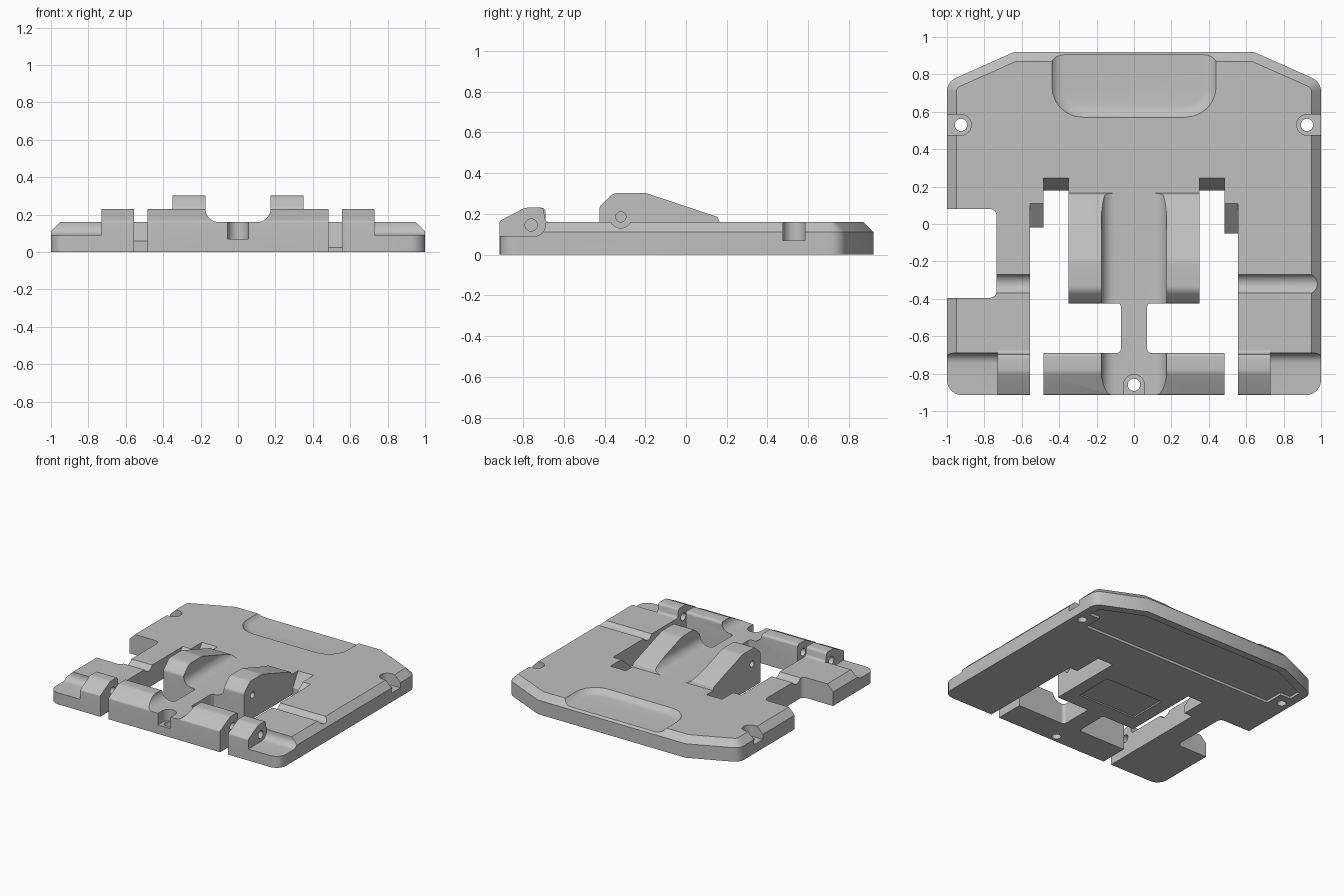
import bpy, bmesh, math
from mathutils import Vector

cube = bpy.data.objects.get("Cube")
if cube:
    bpy.data.objects.remove(cube, do_unlink=True)

grey = bpy.data.materials.new("matte_grey")
grey.use_nodes = True
grey.diffuse_color = (0.53, 0.53, 0.53, 1)
grey.node_tree.nodes["Principled BSDF"].inputs["Base Color"].default_value = (0.53, 0.53, 0.53, 1)


def rounded(points, steps=6):
    """Outline from (a, b) or (a, b, radius) corners."""
    out = []
    n = len(points)
    for i, p in enumerate(points):
        c = Vector(p[:2])
        if len(p) == 2:
            out.append(c)
            continue
        d1 = (Vector(points[i - 1][:2]) - c).normalized()
        d2 = (Vector(points[(i + 1) % n][:2]) - c).normalized()
        half = d1.angle(d2) / 2
        t = p[2] / math.tan(half)
        centre = c + (d1 + d2).normalized() * p[2] / math.sin(half)
        start = (c + d1 * t - centre).normalized()
        end = (c + d2 * t - centre).normalized()
        for k in range(steps + 1):
            out.append(centre + start.slerp(end, k / steps) * p[2])
    return out


def extrude(name, points, axis, lo, hi, bevel=None):
    """Prism along an axis; bevel = (z level, offset, segments)."""
    place = {"x": lambda a, b, t: (t, a, b),
             "y": lambda a, b, t: (a, t, b),
             "z": lambda a, b, t: (a, b, t)}[axis]
    bm = bmesh.new()
    outline = rounded(points)
    rings = [[bm.verts.new(place(p[0], p[1], t)) for p in outline] for t in (lo, hi)]
    bm.faces.new(rings[0])
    bm.faces.new(rings[1])
    n = len(outline)
    for i in range(n):
        j = (i + 1) % n
        bm.faces.new((rings[0][i], rings[0][j], rings[1][j], rings[1][i]))
    bmesh.ops.recalc_face_normals(bm, faces=bm.faces)
    if bevel:
        z, offset, segments = bevel
        edges = [e for e in bm.edges if all(abs(v.co.z - z) < 1e-5 for v in e.verts)]
        bmesh.ops.bevel(bm, geom=edges, offset=offset, segments=segments,
                        profile=0.5, affect="EDGES")
    mesh = bpy.data.meshes.new(name)
    bm.to_mesh(mesh)
    bm.free()
    obj = bpy.data.objects.new(name, mesh)
    bpy.context.collection.objects.link(obj)
    return obj


def box(x0, x1, y0, y1, z0, z1):
    return extrude("cutter", [(x0, y0), (x1, y0), (x1, y1), (x0, y1)], "z", z0, z1)


def cylinder(a, b, r, axis, lo, hi):
    pts = [(a + r * math.cos(k * math.pi / 14), b + r * math.sin(k * math.pi / 14))
           for k in range(28)]
    return extrude("cutter", pts, axis, lo, hi)


def cut(obj, tool):
    tool.hide_render = True
    mod = obj.modifiers.new("cut", "BOOLEAN")
    mod.operation, mod.solver, mod.object = "DIFFERENCE", "EXACT", tool
    graph = bpy.context.evaluated_depsgraph_get()
    mesh = bpy.data.meshes.new_from_object(obj.evaluated_get(graph))
    obj.modifiers.clear()
    obj.data = mesh
    bpy.data.objects.remove(tool, do_unlink=True)


# Main plate with chamfered rim
plate = extrude("main_plate", [
    (-1, -0.915, 0.08), (1, -0.915, 0.08), (1, 0.76, 0.08), (0.64, 0.92),
    (-0.64, 0.92), (-1, 0.76, 0.08)], "z", 0, 0.16, bevel=(0.16, 0.05, 1))

# Central window, open at the front, and side notch
cut(plate, extrude("cutter", [
    (-0.73, -1.1), (0.73, -1.1), (0.73, -0.66), (0.555, -0.66), (0.555, -0.05),
    (0.485, -0.05), (0.485, 0.18), (-0.485, 0.18), (-0.485, -0.02),
    (-0.555, -0.02), (-0.555, -0.66), (-0.73, -0.66)], "z", -0.1, 0.4))
cut(plate, extrude("cutter", [
    (-1.2, -0.395), (-0.735, -0.395, 0.035), (-0.735, 0.08, 0.035), (-1.2, 0.08)],
    "z", -0.1, 0.4))

# Sloped ends of the window slots
for x0, x1, y_low, z_low, y_top in (
        (-0.555, -0.484, -0.02, 0.06, 0.11), (0.484, 0.555, -0.05, 0.025, 0.11),
        (-0.485, -0.35, 0.18, 0.05, 0.245), (0.35, 0.485, 0.18, 0.05, 0.245)):
    cut(plate, extrude("cutter", [
        (y_low - 0.02, z_low), (y_low, z_low), (y_top, 0.16), (y_top, 0.3),
        (y_low - 0.02, 0.3)], "x", x0, x1))

# Lowered front corners, pin grooves and screw seats on both sides
for s in (-1, 1):
    lo, hi = sorted((s * 0.72, s * 1.1))
    cut(plate, extrude("cutter", [
        (-1.1, 0.09), (-0.69, 0.09, 0.055), (-0.69, 0.3), (-1.1, 0.3)], "x", lo, hi))
    lo, hi = sorted((s * 0.5, s * 0.98))
    cut(plate, cylinder(-0.32, 0.185, 0.055, "x", lo, hi))
    cut(plate, extrude("cutter", [
        (s * 1.2, 0.475), (s * 0.87, 0.475, 0.054), (s * 0.87, 0.585, 0.054),
        (s * 1.2, 0.585)], "z", 0.07, 0.4))
    cut(plate, cylinder(s * 0.925, 0.53, 0.033, "z", -0.1, 0.3))

# Thumb recess on top and shallow pocket underneath
cut(plate, extrude("cutter", [
    (-0.454, 0.556, 0.18), (0.454, 0.556, 0.18), (0.454, 1.2), (-0.454, 1.2)],
    "z", 0.125, 0.5, bevel=(0.125, 0.08, 6)))
cut(plate, extrude("cutter", [
    (-0.84, 0.47), (0.84, 0.47), (0.84, 0.62), (0.93, 0.62), (0.93, 0.72),
    (0.62, 0.86), (-0.62, 0.86), (-0.93, 0.72), (-0.93, 0.62), (-0.84, 0.62)],
    "z", -0.1, 0.02))


def channel():
    return extrude("cutter", [
        (-0.175, 0.5), (-0.175, 0.16, 0.072), (0.175, 0.16, 0.072), (0.175, 0.5)],
        "y", -1.1, 0.175)


# Central tongue with two ramped cams
tongue = extrude("cam_tongue", [
    (-0.425, 0), (-0.425, 0.235, 0.03), (-0.355, 0.303, 0.06), (-0.2, 0.303, 0.12),
    (0.155, 0.185, 0.02), (0.165, 0.16), (0.18, 0.16), (0.18, 0)], "x", -0.35, 0.35)
cut(tongue, channel())
for s in (-1, 1):
    lo, hi = sorted((s * 0.27, s * 0.4))
    cut(tongue, cylinder(-0.32, 0.185, 0.025, "x", lo, hi))
cut(tongue, box(-0.25, 0.25, -0.3, 0, -0.1, 0.01))

# Neck between tongue and front bar
neck = extrude("neck", [
    (-0.1, -0.69), (-0.07, -0.69, 0.025), (-0.07, -0.42, 0.025), (-0.1, -0.42),
    (0.1, -0.42), (0.07, -0.42, 0.025), (0.07, -0.69, 0.025), (0.1, -0.69)],
    "z", 0, 0.16)

# Front hinge bar with screw seat
hinge_top = [(-0.915, 0), (-0.915, 0.165, 0.015), (-0.79, 0.23, 0.06)]
bar = extrude("hinge_bar", hinge_top + [(-0.69, 0.23, 0.02), (-0.69, 0)],
              "x", -0.485, 0.485)
cut(bar, channel())
cut(bar, extrude("cutter", [
    (-0.055, -1.1), (0.055, -1.1), (0.055, -0.805, 0.054), (-0.055, -0.805, 0.054)],
    "z", 0.07, 0.4))
cut(bar, cylinder(0, -0.86, 0.033, "z", -0.1, 0.3))
parts = [plate, tongue, neck, bar]

# Outer hinge blocks
for s, side in ((-1, "right"), (1, "left")):
    lo, hi = sorted((s * 0.38, s * 0.6))
    cut(bar, cylinder(-0.76, 0.145, 0.03, "x", lo, hi))
    lo, hi = sorted((s * 0.555, s * 0.73))
    block = extrude(side + "_hinge_block", hinge_top + [
        (-0.7, 0.23, 0.02), (-0.69, 0.16, 0.02), (-0.66, 0.16), (-0.66, 0)],
        "x", lo, hi)
    cut(block, cylinder(-0.76, 0.145, 0.03, "x", lo - 0.1, hi + 0.1))
    parts.append(block)

# Material and shading
bpy.ops.object.select_all(action="DESELECT")
for obj in parts:
    obj.data.materials.clear()
    obj.data.materials.append(grey)
    for face in obj.data.polygons:
        face.material_index = 0
    obj.select_set(True)
bpy.context.view_layer.objects.active = plate
bpy.ops.object.shade_smooth_by_angle(angle=math.radians(30))
